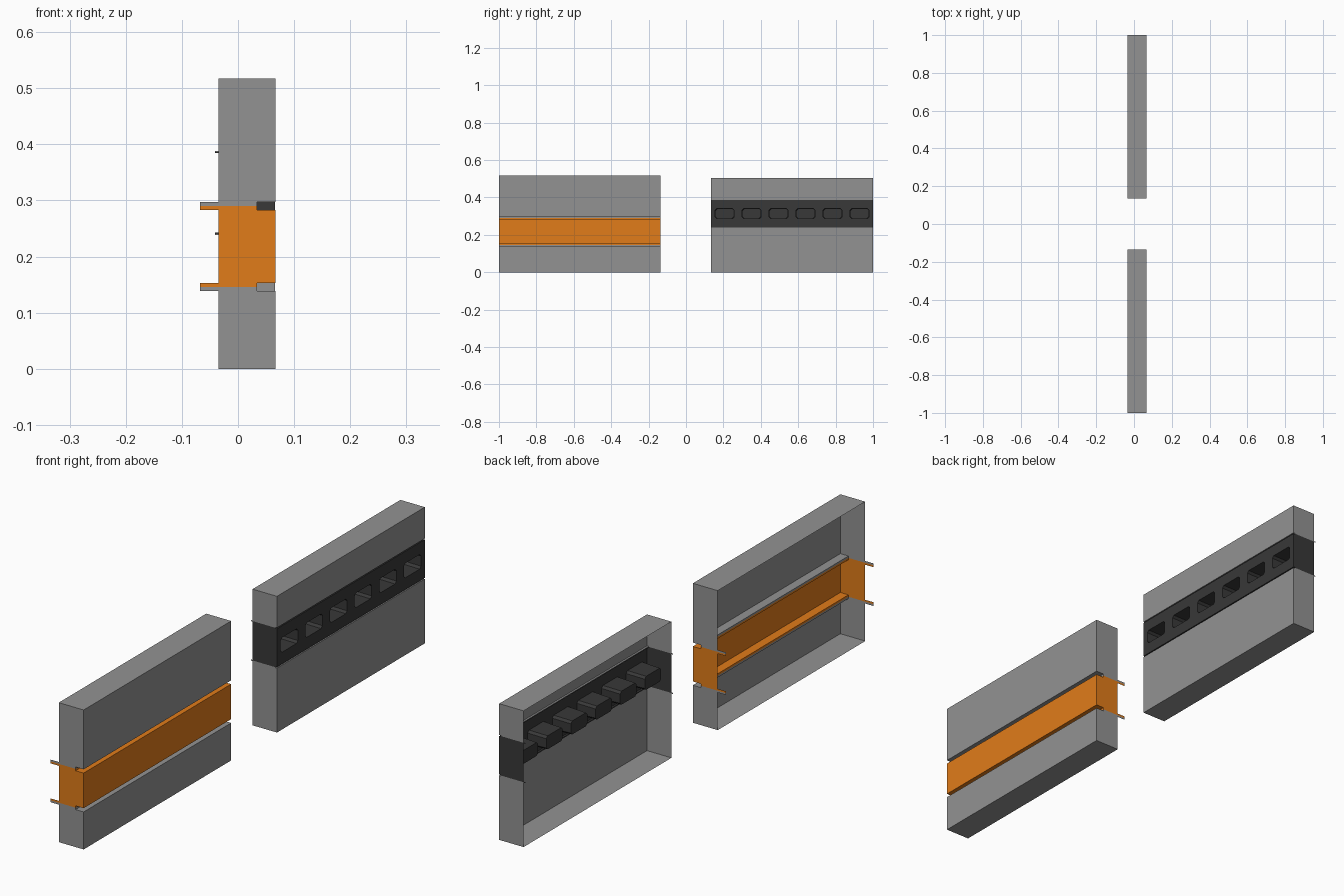
import bpy, bmesh

if "Cube" in bpy.data.objects:
    bpy.data.objects.remove(bpy.data.objects["Cube"])

def material(name, rgb):
    m = bpy.data.materials.new(name)
    m.diffuse_color = (*rgb, 1)
    m.use_nodes = True
    m.node_tree.nodes["Principled BSDF"].inputs["Base Color"].default_value = m.diffuse_color
    return m

orange = material("orange", (0.75, 0.20, 0.01))
black = material("black", (0.04, 0.04, 0.04))
grey = material("grey", (0.29, 0.29, 0.29))

def finish(bm, name, mat):
    bmesh.ops.remove_doubles(bm, verts=bm.verts, dist=1e-5)
    bmesh.ops.recalc_face_normals(bm, faces=bm.faces)
    me = bpy.data.meshes.new(name)
    bm.to_mesh(me)
    bm.free()
    me.materials.append(mat)
    bpy.context.collection.objects.link(bpy.data.objects.new(name, me))

def face(bm, pts):
    bm.faces.new([bm.verts.new(p) for p in pts])

def shell(name, profile, y0, y1, depth, mat, skip=None, build=None):
    """Sweep an x-z profile along y; end caps follow the profile back by depth."""
    bm = bmesh.new()
    for i, ((xa, za), (xb, zb)) in enumerate(zip(profile, profile[1:])):
        if i != skip:
            face(bm, [(xa, y0, za), (xa, y1, za), (xb, y1, zb), (xb, y0, zb)])
        if abs(za - zb) > 1e-6:
            for y in (y0, y1):
                face(bm, [(xa, y, za), (xb, y, zb), (xb - depth, y, zb), (xa - depth, y, za)])
    if build:
        build(bm)
    finish(bm, name, mat)

def panel(prefix, y0, y1, xf, depth, top, low, high, groove, half, mat, skip=None, build=None):
    xb, xg = xf - depth, xf - groove
    # grey plates below and above, each folded into half of a groove
    shell(prefix + "_lower_plate", [(xb, 0), (xf, 0), (xf, low - half), (xg, low - half), (xg, low)],
          y0, y1, depth, grey)
    shell(prefix + "_upper_plate", [(xg, high), (xg, high + half), (xf, high + half), (xf, top), (xb, top)],
          y0, y1, depth, grey)
    # coloured band between the grooves
    shell(prefix + "_band", [(xg, low), (xg, low + half), (xf, low + half),
                             (xf, high - half), (xg, high - half), (xg, high)],
          y0, y1, depth, mat, skip, build)

# plain panel with orange band
panel("orange_panel", -1, -0.136, 0.067, 0.102, 0.517, 0.146, 0.290, 0.033, 0.007, orange)

# panel with dark band and a row of pockets
Y0, Y1, XF, LOW, HIGH, HALF = 0.134, 1.0, 0.066, 0.2405, 0.3865, 0.002
COUNT, POCKET = 6, 0.075

def octagon(x, yc, zc, a, b, c):
    return [(x, yc + y, zc + z) for y, z in
            [(-a, -b + c), (-a + c, -b), (a - c, -b), (a, -b + c),
             (a, b - c), (a - c, b), (-a + c, b), (-a, b - c)]]

def pockets(bm):
    step = (Y1 - Y0) / COUNT
    za, zb = LOW + HALF, HIGH - HALF
    for i in range(COUNT):
        ya = Y0 + i * step
        yc, zc = ya + step / 2, (za + zb) / 2
        rim = octagon(XF, yc, zc, 0.050, 0.027, 0.008)
        end = octagon(XF - POCKET, yc, zc, 0.048, 0.025, 0.008)
        box = [(XF, ya, za), (XF, ya + step, za), (XF, ya + step, zb), (XF, ya, zb)]
        for k in range(4):  # wall around the opening
            p, q = rim[2 * k], rim[2 * k + 1]
            face(bm, [box[k], p, q])
            face(bm, [box[k], q, rim[(2 * k + 2) % 8], box[(k + 1) % 4]])
        for k in range(8):  # pocket sides
            n = (k + 1) % 8
            face(bm, [rim[k], rim[n], end[n], end[k]])
        face(bm, end)

panel("dark_panel", Y0, Y1, XF, 0.1, 0.505, LOW, HIGH, 0.007, HALF, black, 2, pockets)
